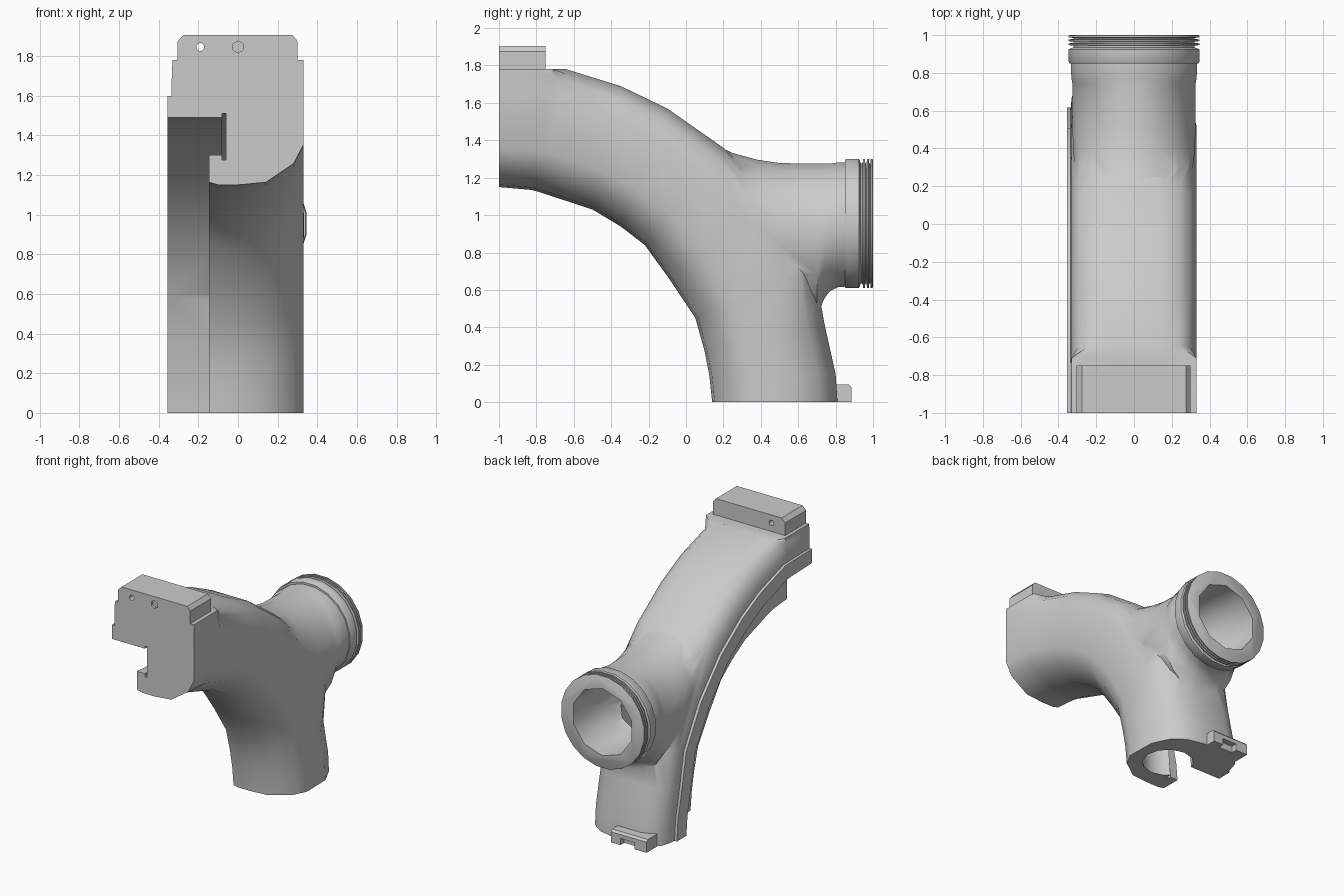
import bpy, bmesh
from math import cos, sin, pi

if "Cube" in bpy.data.objects:
    bpy.data.objects.remove(bpy.data.objects["Cube"])


def loft(name, rings):
    """Closed solid through rings of equal point count, capped at both ends."""
    bm = bmesh.new()
    rows = [[bm.verts.new(p) for p in ring] for ring in rings]
    n = len(rows[0])
    for a, b in zip(rows, rows[1:]):
        for i in range(n):
            j = (i + 1) % n
            bm.faces.new((a[i], a[j], b[j], b[i]))
    bm.faces.new(rows[0][::-1])
    bm.faces.new(rows[-1])
    bmesh.ops.recalc_face_normals(bm, faces=bm.faces)
    mesh = bpy.data.meshes.new(name)
    bm.to_mesh(mesh)
    bm.free()
    ob = bpy.data.objects.new(name, mesh)
    bpy.context.collection.objects.link(ob)
    return ob


def ring_y(y, cx, cz, rx, rz, n):
    return [(cx + rx * cos(2 * pi * (i + .5) / n), y, cz + rz * sin(2 * pi * (i + .5) / n))
            for i in range(n)]


def ring_z(z, cx, cy, r, n):
    return [(cx + r * cos(2 * pi * i / n), cy + r * sin(2 * pi * i / n), z) for i in range(n)]


def combine(target, other, op):
    mod = target.modifiers.new(op, 'BOOLEAN')
    mod.object, mod.operation, mod.solver = other, op, 'EXACT'
    other.hide_render = True
    bpy.context.view_layer.objects.active = target
    bpy.ops.object.modifier_apply(modifier=mod.name)
    bpy.data.objects.remove(other, do_unlink=True)


def smooth(ob, angle=32):
    bpy.ops.object.select_all(action='DESELECT')
    ob.select_set(True)
    bpy.context.view_layer.objects.active = ob
    bpy.ops.object.shade_smooth_by_angle(angle=angle * pi / 180)


# Cross-section (x, v): v = 0 on the inner bend, 1 on the outer bend
lower = [(.33, .32), (.28, .17), (.14, .02), (0, 0), (-.1, 0), (-.145, .02), (-.145, .24),
         (-.08, .24), (-.08, .2), (-.06, .2), (-.06, .57), (-.08, .57), (-.08, .54),
         (-.355, .54), (-.355, .71), (-.335, .71)]
square = [(-.335, .8), (-.332, .95), (-.33, 1), (-.1, 1), (.1, 1), (.33, 1), (.33, .95), (.33, .8)]
rounded = [(-.33, .79), (-.30, .9), (-.24, .965), (-.15, 1), (.15, 1), (.24, .965), (.30, .89),
           (.33, .74)]
foot = [(-.33, .79), (-.31, .88), (-.26, .96), (-.18, 1), (.04, 1), (.17, .955), (.26, .86),
        (.325, .66)]

# Stations along the bend: inner (y, z), outer (y, z), top shape
stations = [
    ((-1, 1.15), (-1, 1.78), square), ((-.83, 1.135), (-.71, 1.78), square),
    ((-.79, 1.125), (-.64, 1.78), rounded), ((-.5, 1.03), (-.35, 1.69), rounded),
    ((-.35, .94), (-.1, 1.57), rounded), ((-.22, .84), (.2, 1.36), rounded),
    ((-.09, .66), (.5, 1.05), rounded), ((.05, .45), (.69, .71), rounded),
    ((.1, .27), (.74, .42), foot), ((.125, .14), (.80, .15), foot),
    ((.14, 0), (.81, 0), foot)]
body = loft("curved_body", [
    [(x, a[0] + (b[0] - a[0]) * v, a[1] + (b[1] - a[1]) * v) for x, v in lower + top]
    for a, b, top in stations])

# Branch blending from the body to the rear collar: y, top z, bottom z, half width
branch = [(.14, 1.385, 1.0, .28), (.25, 1.335, .85, .31), (.38, 1.30, .7, .325),
          (.5, 1.283, .52, .33), (.70, 1.28, .46, .33), (.74, 1.28, .55, .33),
          (.77, 1.28, .59, .335), (.81, 1.285, .61, .338), (.87, 1.285, .615, .338)]
combine(body, loft("branch", [ring_y(y, 0, (t + b) / 2, w, (t - b) / 2, 20)
                              for y, t, b, w in branch]), 'UNION')

# Ribbed collar at the rear
collar = [(.85, .345), (.857, .35), (.925, .35), (.935, .325)]
for y in (.947, .968, .988):
    collar += [(y - .003, .325), (y, .35), (y + .009, .35), (y + .012, .325)]
collar[-1] = (1, .345)
combine(body, loft("collar", [ring_y(y, 0, .955, r, r, 20) for y, r in collar]), 'UNION')

# Bore of the branch and passage down the leg, kept clear of the side slot
combine(body, loft("bore", [ring_y(y, x, .955, r, r, 10) for y, x, r in
                            ((.2, .09, .15), (.45, .07, .18), (.62, 0, .25), (1.05, 0, .255))]),
        'DIFFERENCE')
combine(body, loft("passage", [ring_z(z, .065, y, r, 12) for z, y, r in
                               ((-.05, .45, .18), (.3, .42, .18), (.6, .4, .17),
                                (.95, .42, .15))]), 'DIFFERENCE')
smooth(body, 42)

# Mounting block above the front end, with through hole and hexagonal recess
prof = [(-.305, 1.775), (-.305, 1.875), (-.275, 1.905), (.275, 1.905), (.3, 1.875), (.3, 1.775)]
block = loft("mounting_block", [[(x, y, z) for x, z in prof] for y in (-1, -.75)])
combine(block, loft("pin_hole", [ring_y(y, -.19, 1.845, .02, .02, 12)
                                 for y in (-1.1, -.6)]), 'DIFFERENCE')
combine(block, loft("hex_recess", [ring_y(y, 0, 1.845, .03, .03, 6)
                                   for y in (-1.1, -.98)]), 'DIFFERENCE')
smooth(block)

# Stepped catch at the foot of the leg
tab = [(.76, 0), (.885, 0), (.885, .08), (.87, .095), (.76, .095)]
catch = loft("foot_catch", [[(x, y, z) for y, z in tab] for x in (-.29, .01)])
notch = [(-.19, -.1), (-.07, -.1), (-.07, .05), (-.19, .05)]
combine(catch, loft("notch", [[(x, y, z) for x, z in notch] for y in (.84, 1)]), 'DIFFERENCE')
smooth(catch)
